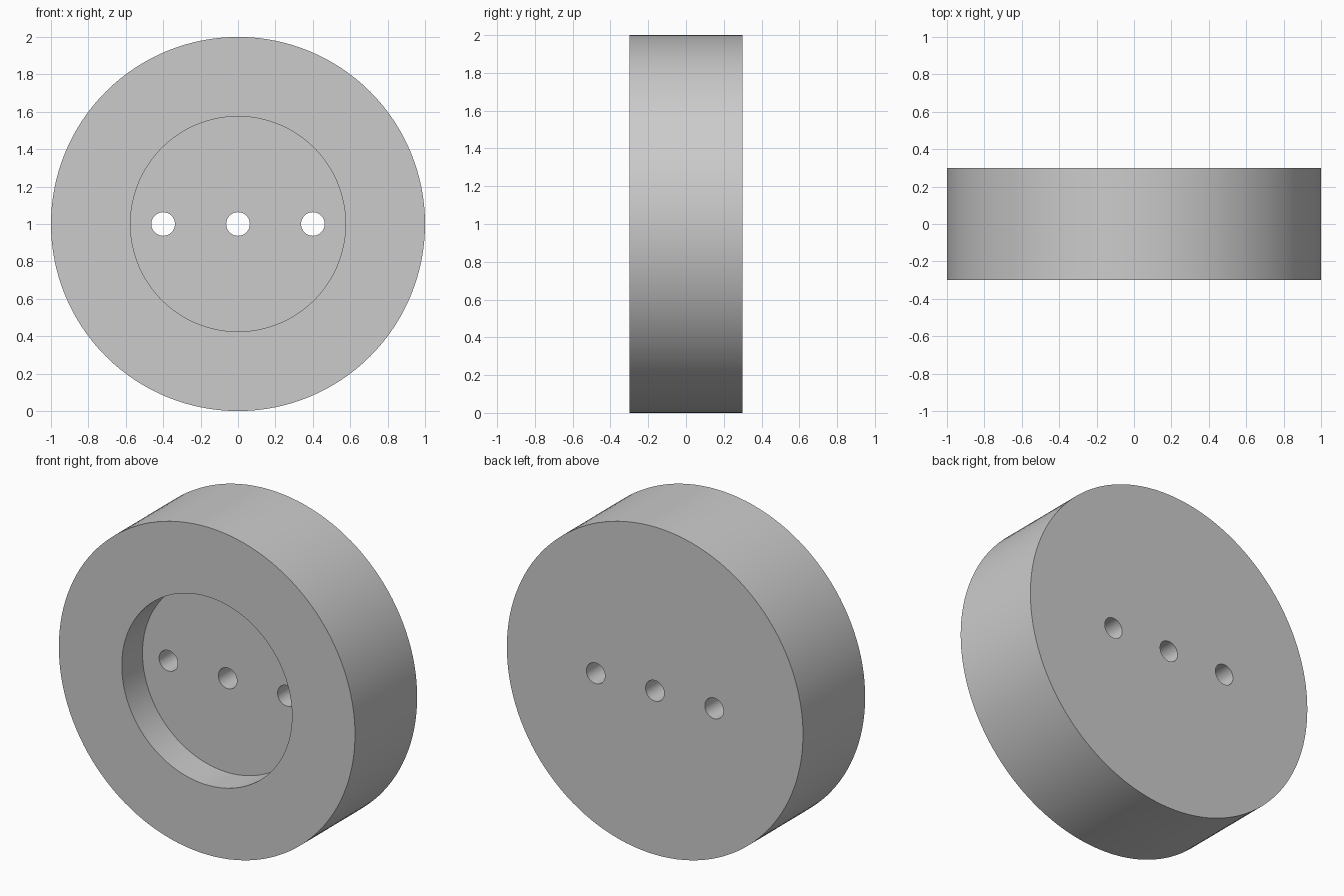
import bpy
import math

RADIUS, DEPTH = 1.0, 0.6
FRONT = -DEPTH / 2
RECESS_RADIUS, RECESS_DEPTH = 0.575, 0.2
HOLE_RADIUS, HOLE_SPACING = 0.063, 0.4

default_cube = bpy.data.objects.get("Cube")
if default_cube:
    bpy.data.objects.remove(default_cube, do_unlink=True)


def cylinder(name, radius, y_start, y_end, x=0.0, sides=128):
    """Cylinder along y at the height of the wheel's centre."""
    bpy.ops.mesh.primitive_cylinder_add(
        vertices=sides, radius=radius, depth=y_end - y_start,
        location=(x, (y_start + y_end) / 2, RADIUS),
        rotation=(math.pi / 2, 0, 0))
    obj = bpy.context.object
    obj.name = name
    return obj


def cut(target, cutter):
    """Subtract the cutter from the target, then discard it."""
    cutter.hide_render = True
    mod = target.modifiers.new("cut", "BOOLEAN")
    mod.operation = "DIFFERENCE"
    mod.solver = "EXACT"
    mod.object = cutter
    bpy.context.view_layer.objects.active = target
    bpy.ops.object.modifier_apply(modifier=mod.name)
    bpy.data.objects.remove(cutter, do_unlink=True)


# Plain grey material
grey = bpy.data.materials.new("light_grey")
grey.use_nodes = True
colour = (0.6, 0.6, 0.6, 1.0)
grey.diffuse_color = colour
grey.node_tree.nodes["Principled BSDF"].inputs["Base Color"].default_value = colour

# Solid disc
disc = cylinder("wheel_disc", RADIUS, FRONT, -FRONT)
disc.data.materials.append(grey)

# Round recess in the front
cut(disc, cylinder("recess_cutter", RECESS_RADIUS, FRONT - 0.1, FRONT + RECESS_DEPTH))

# Row of three through holes
for i in (-1, 0, 1):
    cut(disc, cylinder("hole_cutter", HOLE_RADIUS, FRONT - 0.1, -FRONT + 0.1,
                       x=i * HOLE_SPACING, sides=48))

# Smooth walls with crisp rims
bpy.ops.object.select_all(action="DESELECT")
disc.select_set(True)
bpy.context.view_layer.objects.active = disc
bpy.ops.object.shade_smooth_by_angle(angle=math.radians(30))
